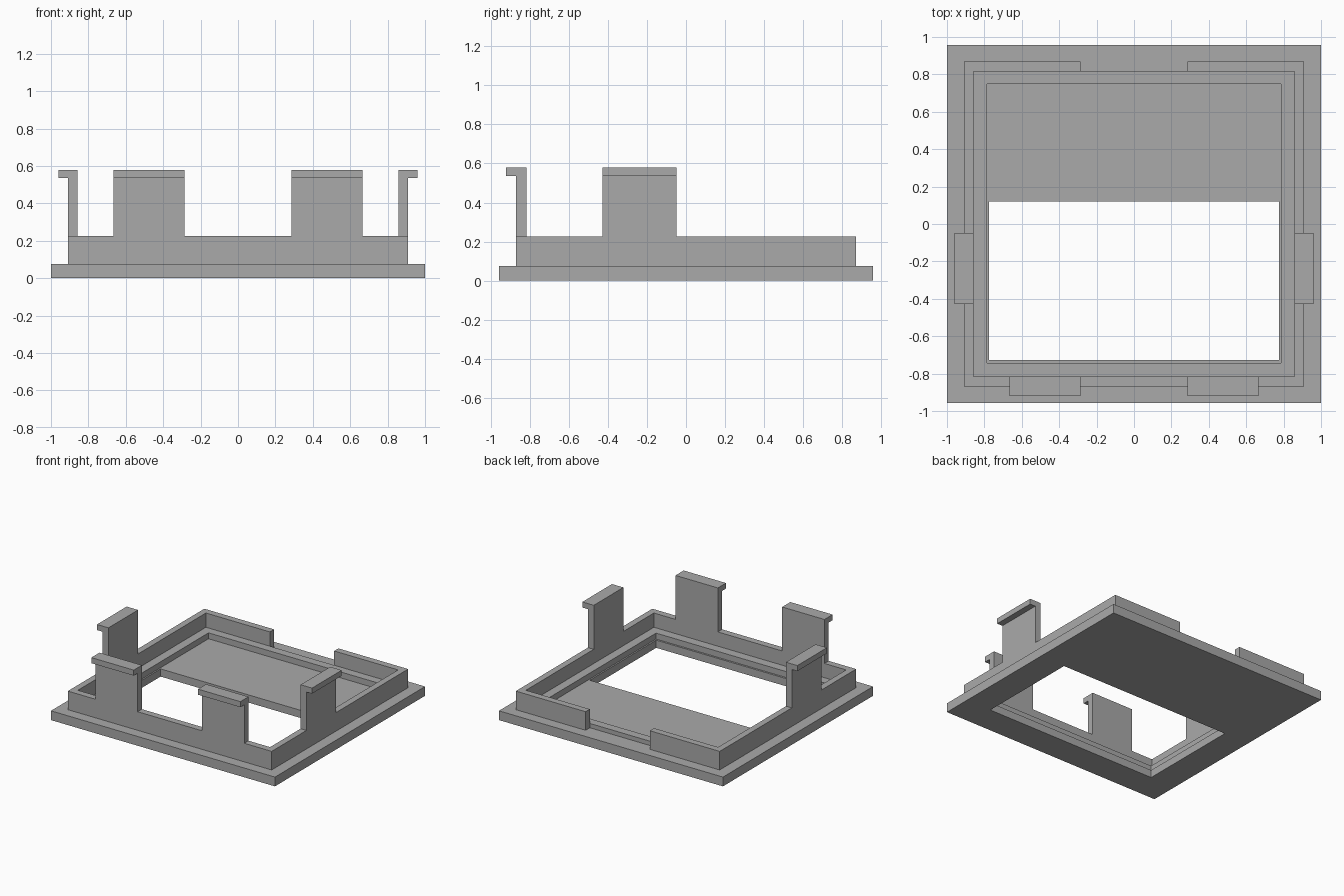
import bpy
import bmesh
from mathutils import Matrix

cube = bpy.data.objects.get("Cube")
if cube:
    bpy.data.objects.remove(cube, do_unlink=True)

# Single grey plastic
grey = bpy.data.materials.new("grey plastic")
grey.use_nodes = True
colour = (0.4, 0.4, 0.4, 1)
grey.diffuse_color = colour
grey.node_tree.nodes["Principled BSDF"].inputs["Base Color"].default_value = colour

# Main sizes
BASE_TOP, FLOOR, LEDGE, WALL_TOP, CLIP_TOP = 0.075, 0.062, 0.11, 0.225, 0.58
OUT_X, OUT_Y = 0.91, 0.87
IN_X, IN_Y = 0.858, 0.816
CLIP_WIDTH = 0.378


def make_object(name, bm):
    bmesh.ops.recalc_face_normals(bm, faces=bm.faces)
    mesh = bpy.data.meshes.new(name)
    bm.to_mesh(mesh)
    bm.free()
    mesh.materials.append(grey)
    obj = bpy.data.objects.new(name, mesh)
    bpy.context.collection.objects.link(obj)
    return obj


def box(name, x, y, z):
    """Box from (low, high) ranges."""
    bm = bmesh.new()
    bmesh.ops.create_cube(bm, size=1)
    for v in bm.verts:
        v.co = [r[0] if c < 0 else r[1] for c, r in zip(v.co, (x, y, z))]
    return make_object(name, bm)


def block(name, hx, hy, z):
    return box(name, (-hx, hx), (-hy, hy), z)


def combine(target, tool, operation):
    mod = target.modifiers.new("cut", "BOOLEAN")
    mod.operation = operation
    mod.solver = "EXACT"
    mod.object = tool
    bpy.context.view_layer.objects.active = target
    bpy.ops.object.modifier_apply(modifier=mod.name)
    bpy.data.objects.remove(tool, do_unlink=True)


def tidy(obj):
    """Merge flat neighbouring faces."""
    bm = bmesh.new()
    bm.from_mesh(obj.data)
    bmesh.ops.remove_doubles(bm, verts=bm.verts, dist=0.0001)
    bmesh.ops.dissolve_limit(bm, angle_limit=0.01, verts=bm.verts, edges=bm.edges)
    bm.to_mesh(obj.data)
    bm.free()


def clip(inner, outer, matrix):
    """Hooked upright: profile (distance outward, height) swept sideways."""
    hook = outer + 0.05
    profile = [(inner, 0.1), (outer, 0.1), (outer, 0.535), (hook, 0.535),
               (hook, CLIP_TOP), (inner, CLIP_TOP)]
    bm = bmesh.new()
    face = bm.faces.new([bm.verts.new((-CLIP_WIDTH / 2, -d, z)) for d, z in profile])
    swept = bmesh.ops.extrude_face_region(bm, geom=[face])["geom"]
    bmesh.ops.translate(bm, vec=(CLIP_WIDTH, 0, 0),
                        verts=[g for g in swept if isinstance(g, bmesh.types.BMVert)])
    bmesh.ops.transform(bm, matrix=matrix, verts=bm.verts)
    return make_object("clip", bm)


# Base frame: flange, raised inner ledge, shallow recess and window opening
base = block("base_frame", 1, 0.957, (0, BASE_TOP))
combine(base, block("ledge", IN_X, IN_Y, (0.03, LEDGE)), "UNION")
combine(base, box("recess", (-0.787, 0.787), (-0.742, 0.748), (FLOOR, 1)), "DIFFERENCE")
combine(base, box("window", (-0.775, 0.775), (-0.727, 0.12), (-1, 1)), "DIFFERENCE")
tidy(base)

# Upright wall with a gap at the back
wall = block("wall_with_clips", OUT_X, OUT_Y, (BASE_TOP, WALL_TOP))
combine(wall, block("inside", IN_X, IN_Y, (-1, 1)), "DIFFERENCE")
combine(wall, box("back_gap", (-0.287, 0.287), (0.5, 1), (-1, 1)), "DIFFERENCE")

# Two front clips and one on each side
for side in (-1, 1):
    front = Matrix.Translation((side * 0.476, 0, 0))
    combine(wall, clip(IN_Y, OUT_Y, front), "UNION")
    turn = Matrix.Rotation(side * 1.5707963, 4, "Z")
    combine(wall, clip(IN_X, OUT_X, Matrix.Translation((0, -0.238, 0)) @ turn), "UNION")
tidy(wall)
